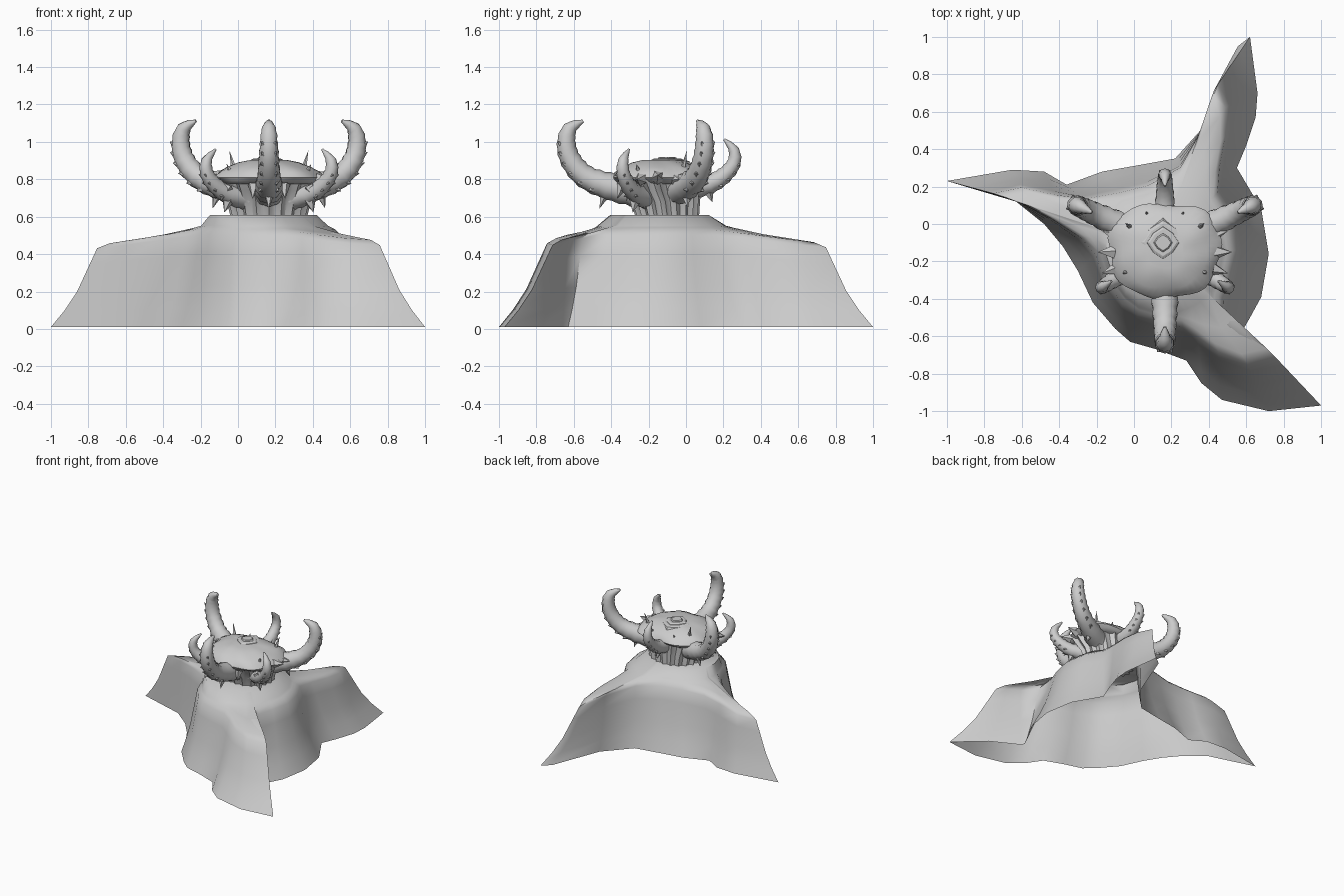
import bpy, bmesh, math
from mathutils import Vector

if "Cube" in bpy.data.objects:
    bpy.data.objects.remove(bpy.data.objects["Cube"])

stone = bpy.data.materials.new("grey_stone")
stone.diffuse_color = (0.6, 0.6, 0.6, 1)
stone.use_nodes = True
stone.node_tree.nodes["Principled BSDF"].inputs["Base Color"].default_value = stone.diffuse_color
CX, CY = 0.165, -0.13


def finish(name, bm, angle=40):
    bmesh.ops.recalc_face_normals(bm, faces=bm.faces)
    me = bpy.data.meshes.new(name)
    bm.to_mesh(me)
    bm.free()
    ob = bpy.data.objects.new(name, me)
    bpy.context.collection.objects.link(ob)
    me.materials.append(stone)
    bpy.ops.object.select_all(action='DESELECT')
    ob.select_set(True)
    bpy.context.view_layer.objects.active = ob
    bpy.ops.object.shade_smooth_by_angle(angle=math.radians(angle))
    return ob


def loft(bm, rings, cap_start=False, cap_end=False):
    rows = [[bm.verts.new(p) for p in r] for r in rings]
    n = len(rows[0])
    for a, b in zip(rows, rows[1:]):
        for i in range(n):
            j = (i + 1) % n
            bm.faces.new((a[i], a[j], b[j], b[i]))
    if cap_start:
        bm.faces.new(rows[0][::-1])
    if cap_end:
        bm.faces.new(rows[-1])


def spike(bm, base, direction, length, radius):
    d = Vector(direction).normalized()
    u = d.orthogonal().normalized()
    v = d.cross(u)
    base = Vector(base)
    ring = [bm.verts.new(base + radius * (u * math.cos(k * math.tau / 5) + v * math.sin(k * math.tau / 5)))
            for k in range(5)]
    tip = bm.verts.new(base + d * length)
    for k in range(5):
        bm.faces.new((ring[k], ring[(k + 1) % 5], tip))


def smooth_path(pts, steps):
    out = []
    for i in range(len(pts) - 1):
        a, b, c, d = (Vector(pts[max(0, min(len(pts) - 1, i + k))]) for k in (-1, 0, 1, 2))
        for s in range(steps):
            t = s / steps
            out.append(0.5 * (2 * b + (c - a) * t + (2 * a - 5 * b + 4 * c - d) * t * t
                              + (3 * b - a - 3 * c + d) * t ** 3))
    return out + [Vector(pts[-1])]


# Draped base: ground rim and shoulder line, anticlockwise from the left arm tip
rim = [(-1, .23), (-.8, .17), (-.63, .12), (-.48, 0), (-.38, -.12), (-.3, -.25), (-.22, -.42),
       (-.1, -.56), (-.02, -.63), (.12, -.67), (.28, -.73), (.36, -.85), (.47, -.94), (.72, -1),
       (1, -.97), (.78, -.77), (.57, -.66), (.545, -.63), (.62, -.5), (.68, -.39), (.72, -.16),
       (.68, .08), (.55, .3), (.6, .42), (.65, .57), (.66, .7), (.62, 1), (.555, .95), (.4, .55),
       (.22, .35), (0, .31), (-.17, .28), (-.36, .21), (-.48, .28), (-.65, .29)]
shoulder = [(-.74, .16), (-.69, .14), (-.6, .11), (-.44, .03), (-.28, -.07), (-.2, -.16), (-.15, -.3),
            (-.06, -.42), (.02, -.48), (.14, -.52), (.26, -.54), (.34, -.59), (.45, -.67), (.6, -.73),
            (.745, -.7), (.68, -.67), (.58, -.635), (.47, -.55), (.47, -.4), (.51, -.28), (.54, -.14),
            (.51, .03), (.44, .16), (.45, .3), (.48, .47), (.48, .62), (.44, .735), (.42, .7),
            (.37, .52), (.25, .3), (.08, .2), (-.08, .16), (-.26, .13), (-.42, .15), (-.6, .19)]
rings = [[] for _ in range(9)]
turn = None
for (rx, ry), (sx, sy) in zip(rim, shoulder):
    dx, dy = sx - CX, sy - CY
    r = math.hypot(dx, dy)
    sz = 0.53 - 0.13 * max(0, r - 0.36)
    # the collar angle only ever advances, so the arms do not fold over
    a = math.atan2(dy, dx)
    turn = a if turn is None else turn + max(0, (a - turn + math.pi) % math.tau - math.pi)
    c, s = math.cos(turn), math.sin(turn)
    # flaring wall, from the ground up to the shoulder
    for k, (f, h) in enumerate([(1, 0), (.72, .2), (.46, .43), (.2, .76), (.05, .95)]):
        rings[k].append((sx + (rx - sx) * f, sy + (ry - sy) * f, 0.01 + (sz - 0.01) * h))
    edge = Vector((sx - dx * .06, sy - dy * .06, sz + 0.005))
    n = min(0.35, r * .88)
    neck = Vector((CX - .015 + n * c, CY + n * s, 0.552))
    mid = (edge + neck) / 2
    mid.z -= 0.015 * max(0, r - 0.36)
    rings[5].append(edge)
    rings[6].append(mid)
    rings[7].append(neck)
    rings[8].append((CX - .03 + .285 * c, CY - .01 + .265 * s, 0.61))
bm = bmesh.new()
loft(bm, rings, cap_end=True)
finish("draped_base", bm, 60)

# Fluted stem flaring up to the cap
bm = bmesh.new()
N = 80
rings = []
for z, rx, ry, y in [(.6, .205, .17, .03), (.68, .225, .185, .02), (.74, .255, .21, 0), (.80, .285, .235, -.015)]:
    ring = []
    for i in range(N):
        a = i * math.tau / N
        f = 1 - 0.1 * abs(math.sin(10 * a))
        ring.append((CX + rx * f * math.cos(a), CY + y + ry * f * math.sin(a), z))
    rings.append(ring)
loft(bm, rings, True, True)
finish("fluted_stem", bm, 30)

# Domed cap, widest across the middle and narrower to the front
bm = bmesh.new()
N = 48
rings = []
for z, rx, ry in [(.775, .25, .21), (.79, .275, .235), (.81, .295, .25), (.835, .275, .235),
                  (.865, .225, .195), (.89, .16, .14), (.902, .1, .09)]:
    ring = []
    for i in range(N):
        a = i * math.tau / N
        c, s = math.cos(a), math.sin(a)
        q = (abs(c) ** 2.6 + abs(s) ** 2.6) ** (-1 / 2.6)
        q *= 1 + 0.03 * math.sin(7 * a + z * 40)
        ring.append((CX + rx * q * c * (1 + .1 * s), CY - .015 + ry * q * s, z))
    rings.append(ring)
loft(bm, rings, True, True)
finish("cap", bm, 40)

# Stepped diamond on the cap
bm = bmesh.new()
for z, r in [(.895, .12), (.905, .085), (.914, .05)]:
    loft(bm, [[(CX - .01 + q * r * math.cos(k * math.pi / 4) * (.85 if k % 2 else 1),
                CY + .03 + q * r * math.sin(k * math.pi / 4) * (.85 if k % 2 else 1), z + h)
               for k in range(8)] for q, h in ((1.15, -.03), (1, 0), (.85, .006))], True, True)
finish("diamond_steps", bm, 20)

# Spikes round the cap
bm = bmesh.new()
for side in (-1, 1):
    for x, y, z, d, l, r in [(.27, -.02, .81, (1, 0, .15), .09, .04), (.26, -.11, .8, (1, -.3, 0), .08, .035),
                             (.26, .07, .8, (1, .3, 0), .08, .035), (.18, .11, .83, (.25, .2, 1), .13, .02),
                             (.2, -.12, .83, (.5, -.3, 1), .06, .02), (.09, .17, .82, (.2, .5, 1), .06, .02),
                             (.22, -.16, .76, (.5, -.4, -1), .09, .035), (.08, -.21, .77, (.1, -.4, -1), .08, .035)]:
        spike(bm, (CX + side * x, CY + y, z), (side * d[0], d[1], d[2]), l, r)
finish("cap_spikes", bm, 30)

# Curved horns: (distance out, height, radius)
large = [(.16, .735, .08), (.3, .765, .072), (.42, .815, .062), (.495, .9, .056),
         (.52, .99, .05), (.5, 1.07, .038), (.43, 1.112, .008)]
small = [(.16, .70, .06), (.26, .72, .052), (.34, .765, .044), (.395, .83, .037),
         (.395, .9, .028), (.34, .96, .006)]


def horn(name, profile, degrees, lift=0, reach=1):
    a = math.radians(degrees)
    out, side = Vector((math.cos(a), math.sin(a), 0)), Vector((-math.sin(a), math.cos(a), 0))
    path = smooth_path(profile, 4)
    bm = bmesh.new()
    rings, thorns = [], []
    for i, p in enumerate(path):
        t = path[min(i + 1, len(path) - 1)] - path[max(i - 1, 0)]
        tangent = (out * t.x + Vector((0, 0, t.y))).normalized()
        normal = side.cross(tangent).normalized()
        centre = Vector((CX, CY + .01, lift)) + out * p.x * reach + Vector((0, 0, p.y))
        r = p.z * (1 + .05 * (-1) ** i)
        rings.append([centre + r * (normal * math.cos(k * math.tau / 10) + side * math.sin(k * math.tau / 10))
                      for k in range(10)])
        # small thorns run along the outer curve
        if 5 < i < len(path) - 8 and i % 2 == 0:
            outer = Vector((0, 0, -1)) * tangent.dot(out) + out * tangent.z
            for w in (-.9, .9):
                d = (outer + side * w).normalized()
                thorns.append((centre + d * p.z * .85, d + tangent * .7, p.z * .45, p.z * .3))
    loft(bm, rings, True, True)
    for th in thorns:
        spike(bm, *th)
    # heavy thorn below the root
    root = Vector((CX, CY, lift + profile[1][1] - .03)) + out * profile[1][0] * reach
    spike(bm, root, out * .35 - Vector((0, 0, 1)), profile[0][2] * 1.2, .035)
    finish(name, bm, 45)


for nm, deg in (("front", -90), ("rear_left", 155), ("rear_right", 25)):
    horn("large_horn_" + nm, large, deg)
for nm, deg in (("left", 213), ("right", 327)):
    horn("small_horn_" + nm, small, deg)
horn("small_horn_rear", small, 90, .055, .95)
